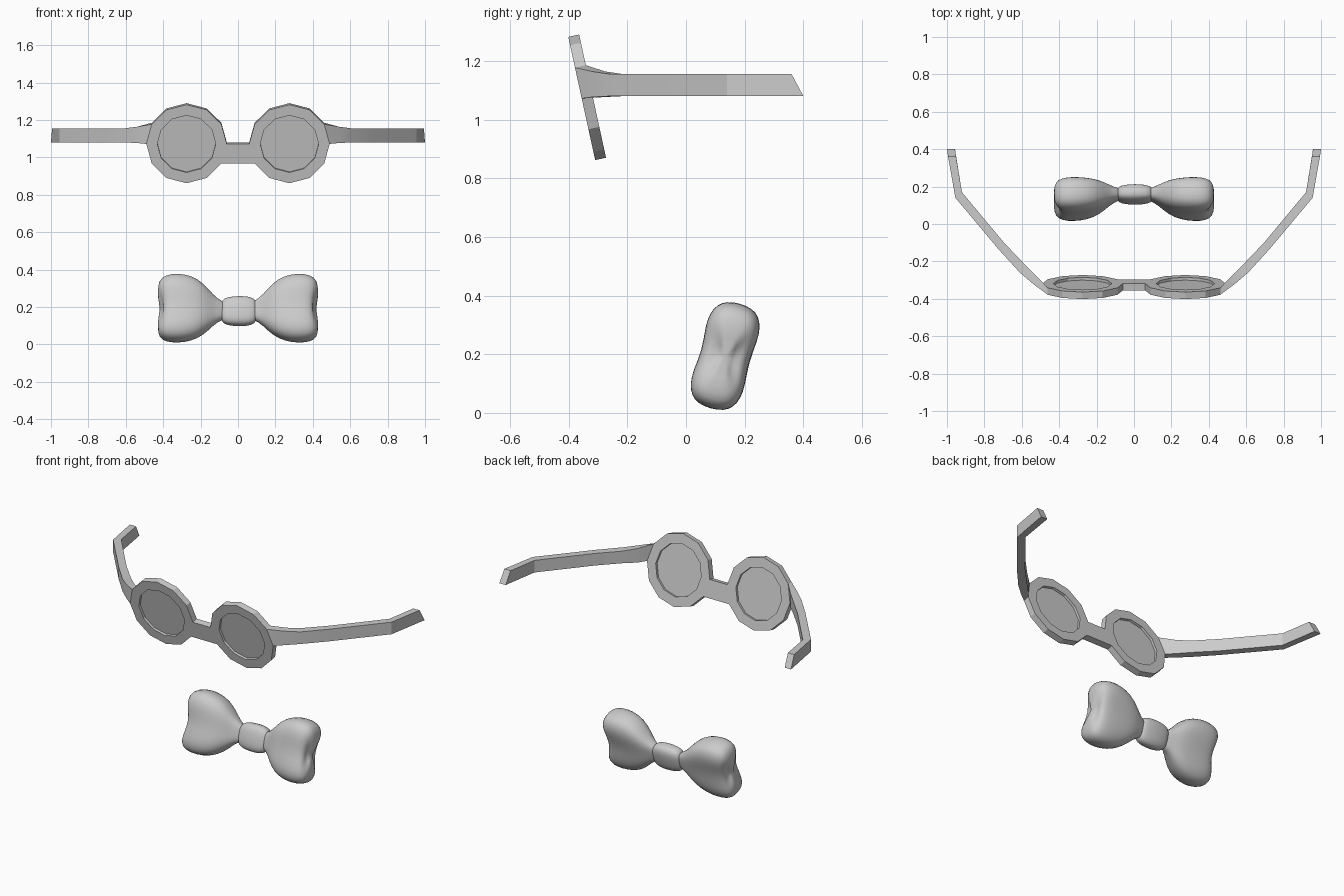
import bpy, bmesh
from math import sin, cos, pi, copysign

if "Cube" in bpy.data.objects:
    bpy.data.objects.remove(bpy.data.objects["Cube"])


def loft(name, sections, cyclic=False, subsurf=0, smooth=None):
    """Skin a list of equal-length closed point rings."""
    bm = bmesh.new()
    rings = [[bm.verts.new(p) for p in s] for s in sections]
    n = len(rings[0])
    pairs = list(zip(rings, rings[1:])) + ([(rings[-1], rings[0])] if cyclic else [])
    for a, b in pairs:
        for i in range(n):
            j = (i + 1) % n
            bm.faces.new((a[i], a[j], b[j], b[i]))
    if not cyclic:
        bm.faces.new(rings[0])
        bm.faces.new(rings[-1][::-1])
    bmesh.ops.recalc_face_normals(bm, faces=bm.faces)
    me = bpy.data.meshes.new(name)
    bm.to_mesh(me)
    bm.free()
    ob = bpy.data.objects.new(name, me)
    bpy.context.collection.objects.link(ob)
    if subsurf:
        m = ob.modifiers.new("subdivision", 'SUBSURF')
        m.levels = m.render_levels = subsurf
    if smooth:
        bpy.ops.object.select_all(action='DESELECT')
        bpy.context.view_layer.objects.active = ob
        ob.select_set(True)
        bpy.ops.object.shade_smooth_by_angle(angle=smooth)
    return ob


# Spectacle front: leaning plane, w = offset through its thickness
LEAN, CX, R, R_IN, T = 0.215, 0.275, 0.215, 0.156, 0.019


def on_front(x, v, w):
    return (x, -0.337 + w * cos(LEAN) - v * sin(LEAN),
            1.076 + v * cos(LEAN) + w * sin(LEAN))


def rim(s, r, k, w):
    a = k * pi / 6
    return on_front(s * (CX + r * sin(a)), r * cos(a), w)


for s, side in ((1, "right"), (-1, "left")):
    loft("rim_" + side,
         [[rim(s, R, k, -T), rim(s, R, k, T), rim(s, R_IN, k, T), rim(s, R_IN, k, -T)]
          for k in range(12)], cyclic=True)
    loft("lens_" + side,
         [[rim(s, R_IN, k, w) for k in range(12)] for w in (-0.004, 0.004)])

    # Temple arm: starts on the rim's outer facet, bends outward then back
    secs = [[rim(s, R, 2, -T), rim(s, R, 3, -T), rim(s, R, 3, T), rim(s, R, 2, T)]]
    for ox, oy, ix, iy, top, low, cut in (
            (0.54, -0.32, 0.525, -0.275, 1.164, 1.077, 0),
            (0.61, -0.26, 0.585, -0.215, 1.155, 1.08, 0),
            (0.72, -0.14, 0.695, -0.10, 1.155, 1.08, 0),
            (0.955, 0.14, 0.92, 0.17, 1.155, 1.08, 0),
            (1.0, 0.40, 0.957, 0.40, 1.155, 1.08, 0.04)):
        secs.append([(s * (ox - cut * .15), oy - cut, top), (s * ox, oy, low),
                     (s * ix, iy, low), (s * (ix - cut * .15), iy - cut, top)])
    loft("temple_" + side, secs, smooth=0.5)

# Bridge spanning the facing rim facets
loft("bridge", [[rim(s, R, 9, -T), rim(s, R, 8, -T), rim(s, R, 8, T), rim(s, R, 9, T)]
                for s in (-1, 1)])


# Bow tie: squarish cross-sections pinched at mid height, leaning back
def bow_section(x, cy, cz, d, h, waist, dent=0, s=1, tilt=0.27, n=20):
    pts = []
    for i in range(n):
        a = 2 * pi * i / n
        c, v = [copysign(abs(t) ** 0.72, t) for t in (cos(a), sin(a))]
        u = d * c * (1 - waist * (1 - abs(v)) ** 1.5)
        pts.append((s * (x - dent * (1 - v * v) ** 2),
                    cy + u * cos(tilt) + v * h * sin(tilt),
                    cz + v * h * cos(tilt) - u * sin(tilt)))
    return pts


LOBE = ((0.06, 0.158, 0.180, 0.025, 0.045, 0.00, 0),
        (0.11, 0.157, 0.182, 0.037, 0.060, 0.00, 0),
        (0.16, 0.148, 0.186, 0.070, 0.115, 0.08, 0),
        (0.215, 0.138, 0.192, 0.095, 0.165, 0.16, 0),
        (0.29, 0.134, 0.194, 0.108, 0.188, 0.24, 0),
        (0.36, 0.133, 0.194, 0.110, 0.188, 0.28, 0.005),
        (0.41, 0.133, 0.192, 0.098, 0.172, 0.32, 0.018),
        (0.428, 0.133, 0.190, 0.070, 0.135, 0.35, 0.030),
        (0.430, 0.133, 0.190, 0.030, 0.070, 0.35, 0.038))
for s, side in ((1, "right"), (-1, "left")):
    loft("bow_lobe_" + side, [bow_section(*p, s=s) for p in LOBE], subsurf=1, smooth=1.0)

# Centre knot
loft("bow_knot", [bow_section(x, 0.158, 0.178, d, h, 0) for x, d, h in (
    (-0.09, 0.025, 0.045), (-0.08, 0.038, 0.066), (-0.05, 0.046, 0.078),
    (0.005, 0.050, 0.083), (0.06, 0.046, 0.080), (0.09, 0.038, 0.066),
    (0.10, 0.025, 0.045))], subsurf=1, smooth=1.0)
